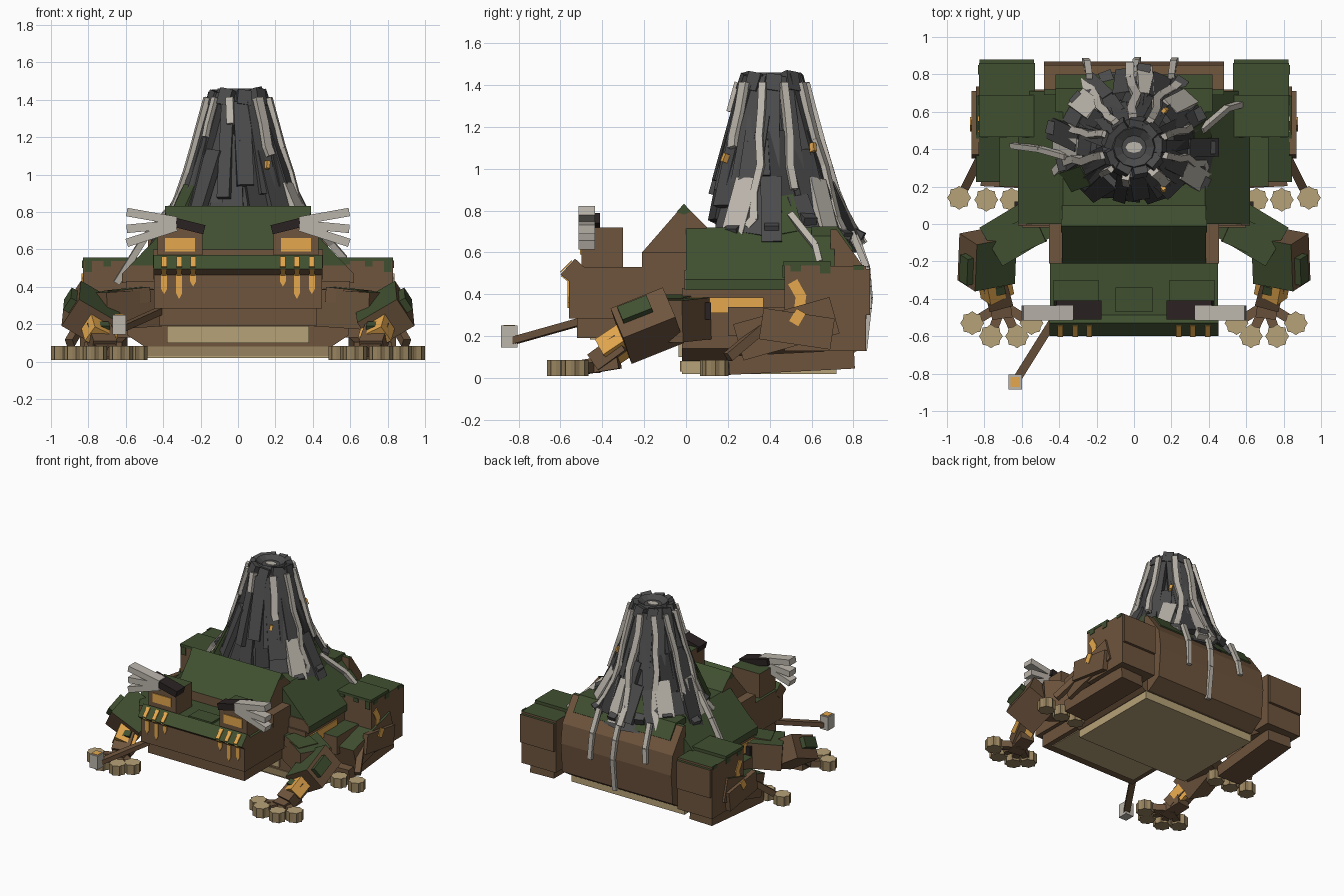
import bpy, bmesh, math, random
from mathutils import Vector, Matrix

if "Cube" in bpy.data.objects:
    bpy.data.objects.remove(bpy.data.objects["Cube"])

random.seed(11)
COLORS = {"moss_green": (0.052, 0.08, 0.03), "bark_brown": (0.155, 0.09, 0.047),
          "belly_tan": (0.47, 0.36, 0.185), "ember_orange": (0.78, 0.39, 0.075),
          "basalt": (0.07, 0.07, 0.072), "ash_grey": (0.5, 0.465, 0.41),
          "near_black": (0.024, 0.016, 0.016), "dark_basalt": (0.043, 0.043, 0.045),
          "dark_tan": (0.31, 0.225, 0.112)}
MATS = {}
for n, c in COLORS.items():
    MATS[n] = bpy.data.materials.new(n)
    MATS[n].diffuse_color = (*c, 1)
GREEN, BROWN, TAN, ORANGE, ROCK, ASH, BLACK, DARK, DTAN = COLORS


def finish(name, bm, mat, top=None, limit=0.55):
    """Upward faces take the second colour."""
    bmesh.ops.recalc_face_normals(bm, faces=bm.faces[:])
    bm.normal_update()
    for f in bm.faces:
        f.material_index = int(top is not None and f.normal.z > limit)
    me = bpy.data.meshes.new(name)
    bm.to_mesh(me)
    bm.free()
    for m in (mat, top):
        if m:
            me.materials.append(MATS[m])
    ob = bpy.data.objects.new(name, me)
    bpy.context.collection.objects.link(ob)
    return ob


def solid(name, matrix, mat, top=None):
    bm = bmesh.new()
    bmesh.ops.create_cube(bm, size=1, matrix=matrix)
    return finish(name, bm, mat, top)


def box(name, lo, hi, mat, top=None):
    lo, hi = Vector(lo), Vector(hi)
    return solid(name, Matrix.Translation((lo + hi) / 2) @ Matrix.Diagonal((*(hi - lo), 1)), mat, top)


def beam(name, p, q, w, t, mat, top=None, up=(0, 0, 1)):
    """Box running from p to q; t is its thickness along up."""
    p, q = Vector(p), Vector(q)
    d = (q - p).normalized()
    x = d.cross(Vector(up)).normalized()
    n = x.cross(d)
    rot = Matrix((x, d, n)).transposed().to_4x4()
    return solid(name, Matrix.Translation((p + q) / 2) @ rot @ Matrix.Diagonal((w, (q - p).length, t, 1)), mat, top)


def prism(name, pts, axis, lo, hi, mat, top=None, limit=0.4):
    place = {"X": lambda a, b, c: (c, a, b), "Y": lambda a, b, c: (a, c, b), "Z": lambda a, b, c: (a, b, c)}[axis]
    bm = bmesh.new()
    rings = [[bm.verts.new(place(a, b, c)) for a, b in pts] for c in (lo, hi)]
    bm.faces.new(rings[0])
    bm.faces.new(rings[1])
    for i in range(len(pts)):
        j = (i + 1) % len(pts)
        bm.faces.new((rings[0][i], rings[0][j], rings[1][j], rings[1][i]))
    return finish(name, bm, mat, top, limit)


# Body: brown flanks, sloped mossy roof, brown rump, tan belly
prism("flanks", [(-.5, .08), (.5, .08), (.59, .14), (.6, .43), (-.6, .43), (-.59, .14)], "Y", -.02, .72, BROWN)
prism("mossy_back", [(-.62, .42), (.62, .42), (.62, .47), (.38, .72), (-.38, .72), (-.62, .47)],
      "Y", 0, .71, GREEN)
prism("rump", [(.69, .08), (.74, .08), (.85, .15), (.87, .38), (.85, .53), (.72, .71), (.69, .71)],
      "X", -.48, .48, BROWN, GREEN, .9)
prism("rump_moss", [(.6, .6), (.6, .724), (.725, .724), (.8, .615), (.78, .6)], "X", -.42, .42, GREEN)
box("belly", (-.49, -.02, .02), (.49, .72, .085), TAN)
box("belly_rim", (-.49, -.028, .03), (.49, -.018, .08), DTAN)
box("chest_panel", (-.38, -.035, .1), (.38, -.015, .2), TAN)

# Head: skull, jaw, tilted snout ridge, crest
box("skull", (-.45, -.56, .285), (.45, .02, .53), BROWN, GREEN)
box("jaw", (-.42, -.52, .19), (.42, .02, .29), BROWN)
box("chin_plate", (-.38, -.46, .184), (.38, -.03, .192), TAN)
prism("snout_ridge", [(-.6, .495), (-.53, .57), (-.465, .51), (-.53, .44)], "X", -.452, .452, BROWN, GREEN)
box("snout_bump", (-.1, -.47, .52), (.1, -.34, .545), GREEN)
box("neck", (-.455, -.21, .5), (.455, .02, .6), BROWN)
prism("crest", [(-.21, .6), (-.01, .83), (.1, .72), (0, .58)], "X", -.385, .385, BROWN, GREEN)
prism("crest_moss", [(-.045, .793), (-.01, .833), (.025, .795), (-.01, .78)], "X", -.389, .389, GREEN)
box("neck_base", (-.36, 0, .5), (.36, .14, .715), GREEN)


def side_parts(s, tag):
    X = lambda x, y, z: (s * x, y, z)

    def sbox(name, lo, hi, *m):
        a, b = s * lo[0], s * hi[0]
        box(tag + name, (min(a, b), lo[1], lo[2]), (max(a, b), hi[1], hi[2]), *m)

    def sbeam(name, p, q, *a, up=(0, 0, 1)):
        beam(tag + name, X(*p), X(*q), *a, up=X(*up))

    # Bare shoulder wall in front of the mossy roof
    prism(tag + "shoulder_wall", [(s * a, b) for a, b in ((.4, .42), (.62, .42), (.62, .47), (.575, .515), (.4, .515))],
          "Y", -.007, .001, BROWN)
    # Eye, brow and lashes
    sbox("eye_block", (.19, -.5, .52), (.43, -.3, .72), BROWN, GREEN)
    sbox("eye", (.23, -.506, .59), (.39, -.498, .66), ORANGE)
    sbeam("brow", (.18, -.46, .705), (.42, -.46, .765), .1, .05, BLACK)
    for z in (.8, .71, .635):
        sbeam("lash", (.33, -.475, .735 + (z - .71) * .2), (.595, -.475, z), .08, .045, ASH)
    # Stripes hanging down the face, tapered at the lower end
    for x, z in ((.24, .4), (.315, .335), (.395, .36)):
        prism(tag + "face_stripe", [(s * (x + a), b) for a, b in
              ((-.016, .47), (.016, .47), (.016, z + .03), (0, z), (-.016, z + .03))], "Y", -.566, -.558, ORANGE)
        sbeam("ridge_stripe", (x, -.6, .505), (x, -.545, .56), .03, .008, ORANGE, up=(0, -.7, .7))
        sbeam("under_stripe", (x, -.597, .49), (x, -.56, .461), .028, .006, ORANGE, up=(0, -.6, -.8))
    # Front leg
    sbeam("shoulder", (.46, .06, .29), (.76, -.12, .27), .24, .2, BROWN, GREEN)
    sbeam("shoulder_cap", (.5, -.02, .36), (.68, -.1, .34), .16, .08, BROWN, GREEN)
    sbeam("elbow", (.78, -.06, .3), (.79, -.31, .2), .25, .18, BROWN, GREEN, up=(-.5, 0, .86))
    sbeam("elbow_rim", (.875, -.17, .345), (.88, -.31, .29), .08, .08, GREEN, None, up=(-.5, 0, .86))
    sbeam("elbow_glow", (.75, -.28, .19), (.73, -.385, .12), .15, .1, ORANGE, None, up=(-.4, 0, .86))
    sbeam("forearm", (.75, -.3, .17), (.715, -.43, .075), .13, .09, BROWN)
    sbeam("forearm_moss", (.745, -.33, .19), (.735, -.37, .165), .1, .06, GREEN)
    sbeam("front_foot", (.73, -.32, .08), (.705, -.5, .05), .11, .07, BROWN)
    # Hind leg
    sbox("thigh", (.53, .47, .13), (.83, .86, .535), BROWN, GREEN)
    sbox("thigh_cap", (.535, .47, .3), (.825, .69, .54), BROWN)
    sbox("thigh_lid", (.53, .465, .538), (.83, .69, .558), GREEN)
    sbox("thigh_back", (.535, .7, .3), (.825, .88, .52), BROWN, GREEN)
    sbox("knee_moss", (.54, .2, .2), (.72, .5, .34), BROWN, GREEN)
    sbeam("shin", (.75, .71, .3), (.75, .25, .17), .19, .18, BROWN, GREEN)
    sbeam("shin_plate", (.85, .7, .21), (.85, .36, .26), .04, .15, BROWN)
    sbeam("ankle_rod", (.8, .4, .27), (.9, .2, .1), .045, .045, BROWN)
    sbeam("hind_foot", (.69, .8, .09), (.72, .2, .06), .2, .09, BROWN)
    sbox("flank_glow", (.594, -.02, .31), (.607, .37, .385), ORANGE)
    for a, b in (((.832, .51, .46), (.832, .555, .38)), ((.832, .55, .4), (.832, .54, .31)),
                 ((.872, .55, .32), (.872, .515, .26))):
        sbeam("thigh_glow", a, b, .05, .008, ORANGE, up=(1, 0, 0))
    # Moss drips on the thigh and flank edges
    for y, h in ((.5, .03), (.64, .04), (.8, .025)):
        sbox("thigh_drip", (.824, y, .54 - h), (.834, y + .05, .54), GREEN)
    for x, h in ((.56, .02), (.68, .03), (.78, .06)):
        sbox("thigh_front_drip", (x, .462, .54 - h), (x + .04, .472, .54), GREEN)
    # Dark ribs behind the shoulder
    sbox("rib", (.6, .08, .28), (.64, .12, .36), BLACK)
    # Notched round toes
    toes = [(.548, -.53), (.625, -.6), (.765, -.6), (.865, -.53)] + [(.655, .13), (.79, .13), (.935, .14)]
    for x, y in toes:
        pts = [(s * x + r * math.cos(a), y + r * math.sin(a))
               for a, r in ((i * math.pi / 8, (.064, .054)[i % 2]) for i in range(16))]
        prism(tag + "toe", pts, "Z", .01, .085, DTAN, TAN)
    for x, y in toes[:4]:
        sbeam("toe_bone", (.705, -.43, .05), (x, y, .05), .05, .05, BROWN)


for s, tag in ((1, "right_"), (-1, "left_")):
    side_parts(s, tag)

# Smoking pipe in the corner of the mouth
beam("pipe_stem", (-.42, -.5, .27), (-.62, -.82, .18), .045, .035, BROWN)
box("pipe_bowl", (-.67, -.885, .145), (-.6, -.805, .25), ASH)
box("pipe_ember", (-.66, -.872, .25), (-.61, -.818, .254), ORANGE)

# Volcano
CY = .41
PROFILE = [(.6, .45), (.72, .36), (.85, .3), (1.0, .255), (1.2, .195), (1.38, .15), (1.46, .125)]


def radius(z):
    for (z0, r0), (z1, r1) in zip(PROFILE, PROFILE[1:]):
        if z <= z1:
            return r0 + (r1 - r0) * (z - z0) / (z1 - z0)
    return PROFILE[-1][1]


def on_cone(a, z, off=0.0):
    r = radius(z) + off
    return Vector((r * math.cos(a) * 1.04, max(CY + r * math.sin(a), .14), z))


def slab(name, a0, z0, a1, z1, w, t, mat, off=0.0):
    a = (a0 + a1) / 2
    beam(name, on_cone(a0, z0, off), on_cone(a1, z1, off), w, t, mat, up=(math.cos(a), math.sin(a), .25))


bm = bmesh.new()
rings = [[bm.verts.new(on_cone(i * math.tau / 12, z, -.02)) for i in range(12)] for z, r in PROFILE]
rings.append([bm.verts.new((v.co.x * .6, CY + (v.co.y - CY) * .6, 1.43)) for v in rings[-1]])
for A, B in zip(rings, rings[1:]):
    for i in range(12):
        bm.faces.new((A[i], A[(i + 1) % 12], B[(i + 1) % 12], B[i]))
bm.faces.new(rings[-1])
bm.faces.new(rings[0][::-1])
finish("volcano_core", bm, ROCK)
prism("crater_vent", [(.045 * math.cos(i * math.pi / 4), CY + .03 * math.sin(i * math.pi / 4)) for i in range(8)],
      "Z", 1.42, 1.437, ASH)

# Upper and middle slabs of the cone, jagged
for i in range(13):
    a = i * math.tau / 13
    j = random.uniform(-.2, .2)
    slab("upper_slab", a + j, .95 + random.uniform(-.1, .1), a, 1.42 + random.uniform(-.05, .03),
         random.uniform(.065, .1), .05, ROCK, -.014)
    slab("middle_slab", a + .2 + j, .79 + random.uniform(-.05, .05), a + .15, 1.15 + random.uniform(-.08, .1),
         random.uniform(.1, .15), .04, DARK if i % 5 == 0 else ROCK, -.01)
for i in range(9):
    a = i * math.tau / 9
    slab("rim_stone", a, 1.37, a + .1, 1.44 + random.uniform(0, .025), .075, .05, ROCK, -.008)

# Flared skirt of rocks, denser behind
for i in range(26):
    a = i * math.tau / 26
    if math.sin(a) < -.6:
        continue
    mat = (ROCK, GREEN, ROCK, ASH, ROCK, DARK, ASH)[i % 7]
    slab("skirt_slab", a, .63 + random.uniform(-.02, .07), a + random.uniform(-.16, .16),
         .84 + random.uniform(0, .12), random.uniform(.08, .12), .045, mat)
    if i % 2 == 0:
        p = on_cone(a, .71 + random.uniform(-.05, .05), .02)
        d = Vector((math.cos(a), math.sin(a), -.5)) * .03
        beam("loose_rock", p - d, p + d, .07, .055, ROCK)

# Ash streaks running down the cone: (angle in degrees, bottom height, width)
for deg, zb, w in ((195, .66, .04), (255, 1.27, .04), (308, 1.1, .05), (345, .72, .035), (20, .9, .035),
                   (60, .66, .04), (92, .64, .045), (125, .64, .04), (155, .8, .035), (225, 1.2, .03)):
    a, z = math.radians(deg), 1.4
    while z > zb + .02:
        z2, a2 = max(z - .13, zb), a + random.uniform(-.1, .1)
        slab("ash_streak", a, z + .01, a2, z2, w, .04, ASH, .02)
        z, a = z2, a2
# Glowing specks
for deg, z in ((303, 1.03), (50, 1.08)):
    slab("lava_speck", math.radians(deg), z, math.radians(deg + 2), z + .04, .022, .04, ORANGE, .022)
# Streaks spilling over the back
RUNS = ([(-.36, .36, .82), (-.5, .4, .66), (-.65, .42, .42)],
        [(0, .8, .72), (.01, .865, .53), (.02, .878, .38), (.02, .85, .13)],
        [(.2, .79, .7), (.21, .862, .53), (.22, .875, .33)],
        [(-.24, .79, .7), (-.25, .862, .53), (-.26, .872, .42)],
        [(.36, .5, .78), (.5, .62, .63), (.57, .64, .55)])
for run in RUNS:
    for p, q in zip(run, run[1:]):
        beam("spilled_ash", p, q, .035, .03, ASH, up=(0, 1, .3))

for m in bpy.data.materials:
    if m.users and not m.is_grease_pencil:
        m.use_nodes = True
        m.node_tree.nodes["Principled BSDF"].inputs["Base Color"].default_value = m.diffuse_color
